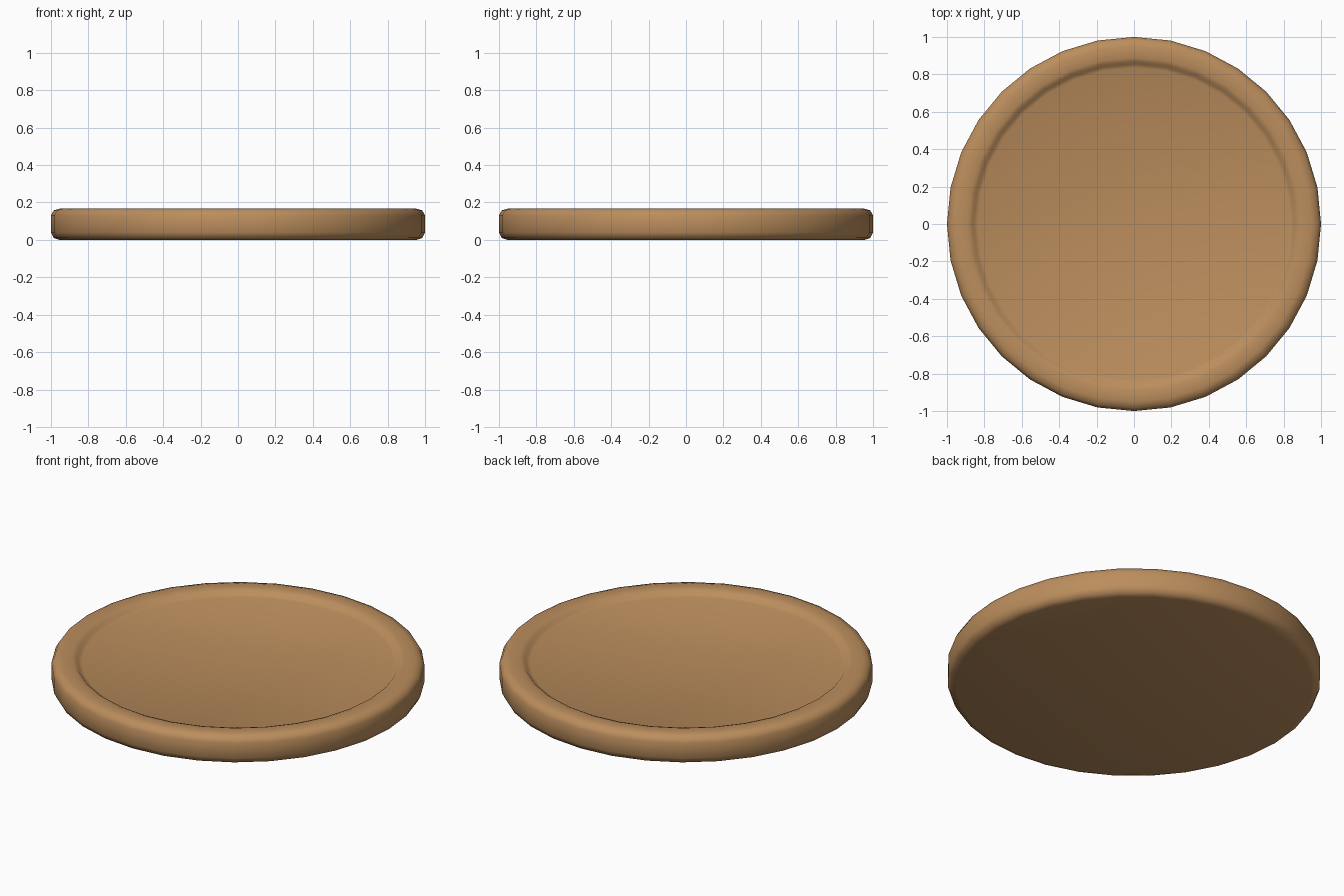
import bpy, bmesh, math

if "Cube" in bpy.data.objects:
    bpy.data.objects.remove(bpy.data.objects["Cube"])

SIDES = 32

# Half cross-section (radius, height): base, rounded side, rim, shallow recess
profile = [(0.955, 0.0), (0.985, 0.01), (1.0, 0.04), (1.0, 0.13),
           (0.985, 0.158), (0.95, 0.168), (0.89, 0.168),
           (0.868, 0.16), (0.855, 0.146), (0.835, 0.138)]

bm = bmesh.new()
rings = []
for r, z in profile:
    rings.append([bm.verts.new((r * math.cos(2 * math.pi * i / SIDES),
                                r * math.sin(2 * math.pi * i / SIDES), z))
                  for i in range(SIDES)])
for a, b in zip(rings, rings[1:]):
    for i in range(SIDES):
        j = (i + 1) % SIDES
        bm.faces.new((a[i], a[j], b[j], b[i]))

# Underside and recessed floor
bm.faces.new(rings[0][::-1])
bm.faces.new(rings[-1])
for f in bm.faces:
    f.smooth = True

mesh = bpy.data.meshes.new("round_tray")
bm.to_mesh(mesh)
bm.free()
tray = bpy.data.objects.new("round_tray", mesh)
bpy.context.collection.objects.link(tray)

# Light brown wood
wood = bpy.data.materials.new("light_wood")
wood.diffuse_color = (0.50, 0.27, 0.11, 1)
wood.use_nodes = True
wood.node_tree.nodes["Principled BSDF"].inputs["Base Color"].default_value = wood.diffuse_color
mesh.materials.append(wood)
